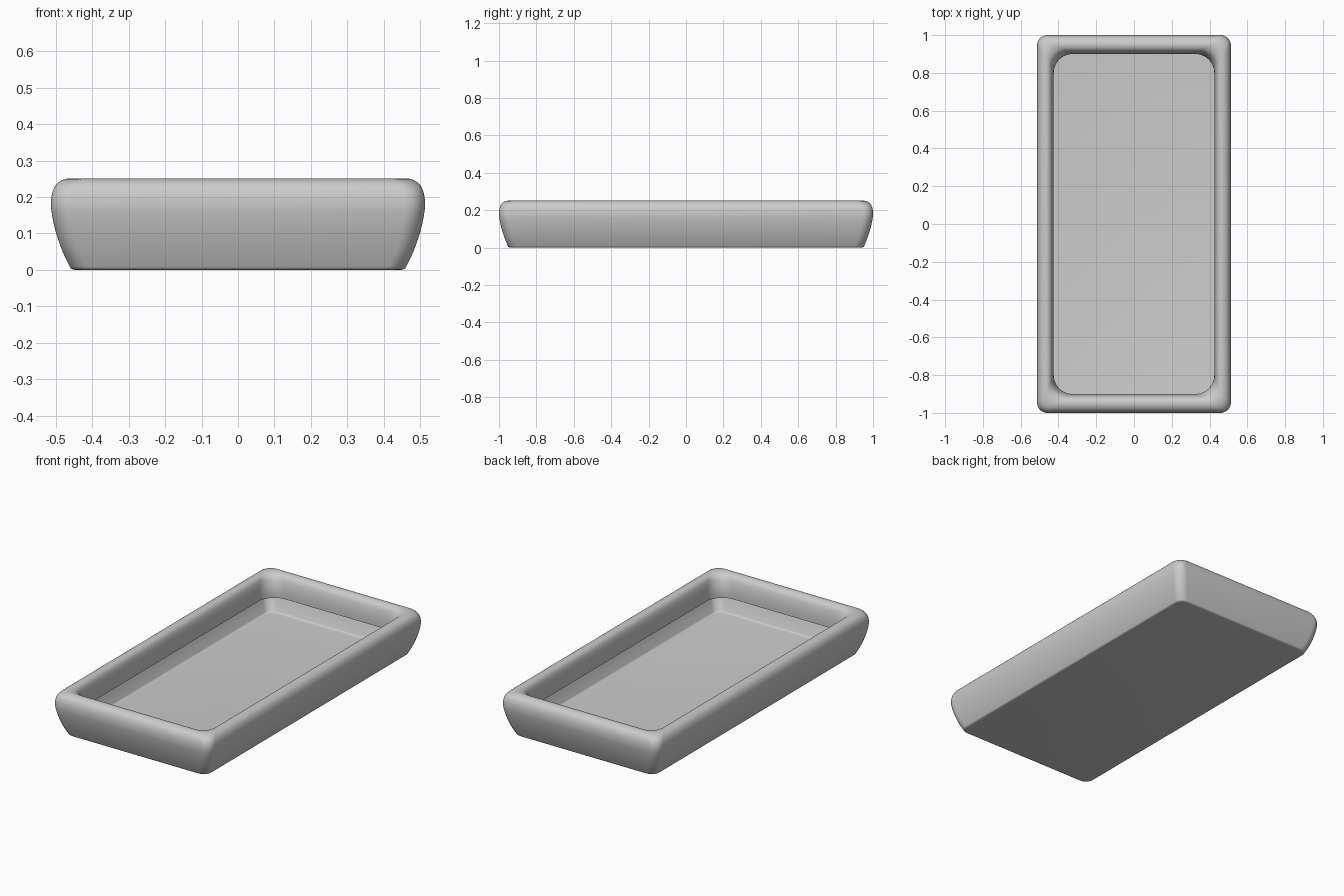
import bpy, bmesh, math
from mathutils import Vector

if "Cube" in bpy.data.objects:
    bpy.data.objects.remove(bpy.data.objects["Cube"])

# Single-sheet profile from underside, up the wall, over the rim, to the open lip:
# half width, half length, height, corner radius
PROFILE = [
    (0.445, 0.938, 0.000, 0.045), (0.457, 0.949, 0.003, 0.05),
    (0.464, 0.955, 0.014, 0.05), (0.483, 0.971, 0.055, 0.05),
    (0.500, 0.987, 0.105, 0.055), (0.510, 0.997, 0.150, 0.055),
    (0.513, 1.000, 0.183, 0.055), (0.508, 0.995, 0.216, 0.055),
    (0.493, 0.980, 0.240, 0.06), (0.465, 0.950, 0.251, 0.065),
    (0.442, 0.922, 0.240, 0.08), (0.431, 0.908, 0.210, 0.09),
    (0.426, 0.901, 0.165, 0.10), (0.425, 0.900, 0.122, 0.10),
]
CORNER = 10
STEPS = 3


def smooth(points):
    """Catmull-Rom curve through the profile points."""
    pts = [Vector(p) for p in points]
    out = []
    for i in range(len(pts) - 1):
        a, b = pts[max(i - 1, 0)], pts[i]
        c, d = pts[i + 1], pts[min(i + 2, len(pts) - 1)]
        for k in range(STEPS):
            t = k / STEPS
            out.append(0.5 * (2 * b + (c - a) * t + (2 * a - 5 * b + 4 * c - d) * t**2
                              + (3 * b - a - 3 * c + d) * t**3))
    return out + [pts[-1]]


def ring(bm, hx, hy, z, r):
    """Rounded rectangle loop of vertices."""
    verts = []
    for q, (sx, sy) in enumerate([(1, 1), (-1, 1), (-1, -1), (1, -1)]):
        for k in range(CORNER + 1):
            a = math.pi / 2 * (q + k / CORNER)
            verts.append(bm.verts.new((sx * (hx - r) + r * math.cos(a),
                                       sy * (hy - r) + r * math.sin(a), max(z, 0))))
    return verts


# Tray: loft the loops and cap the underside
bm = bmesh.new()
rings = [ring(bm, *p) for p in smooth(PROFILE)]
for lo, hi in zip(rings, rings[1:]):
    n = len(lo)
    for i in range(n):
        j = (i + 1) % n
        bm.faces.new((lo[i], lo[j], hi[j], hi[i]))
bm.faces.new(rings[0][::-1])
mesh = bpy.data.meshes.new("tray")
bm.to_mesh(mesh)
bm.free()
tray = bpy.data.objects.new("tray", mesh)
bpy.context.collection.objects.link(tray)
bpy.context.view_layer.objects.active = tray
tray.select_set(True)
bpy.ops.object.shade_smooth_by_angle(angle=math.radians(40))
